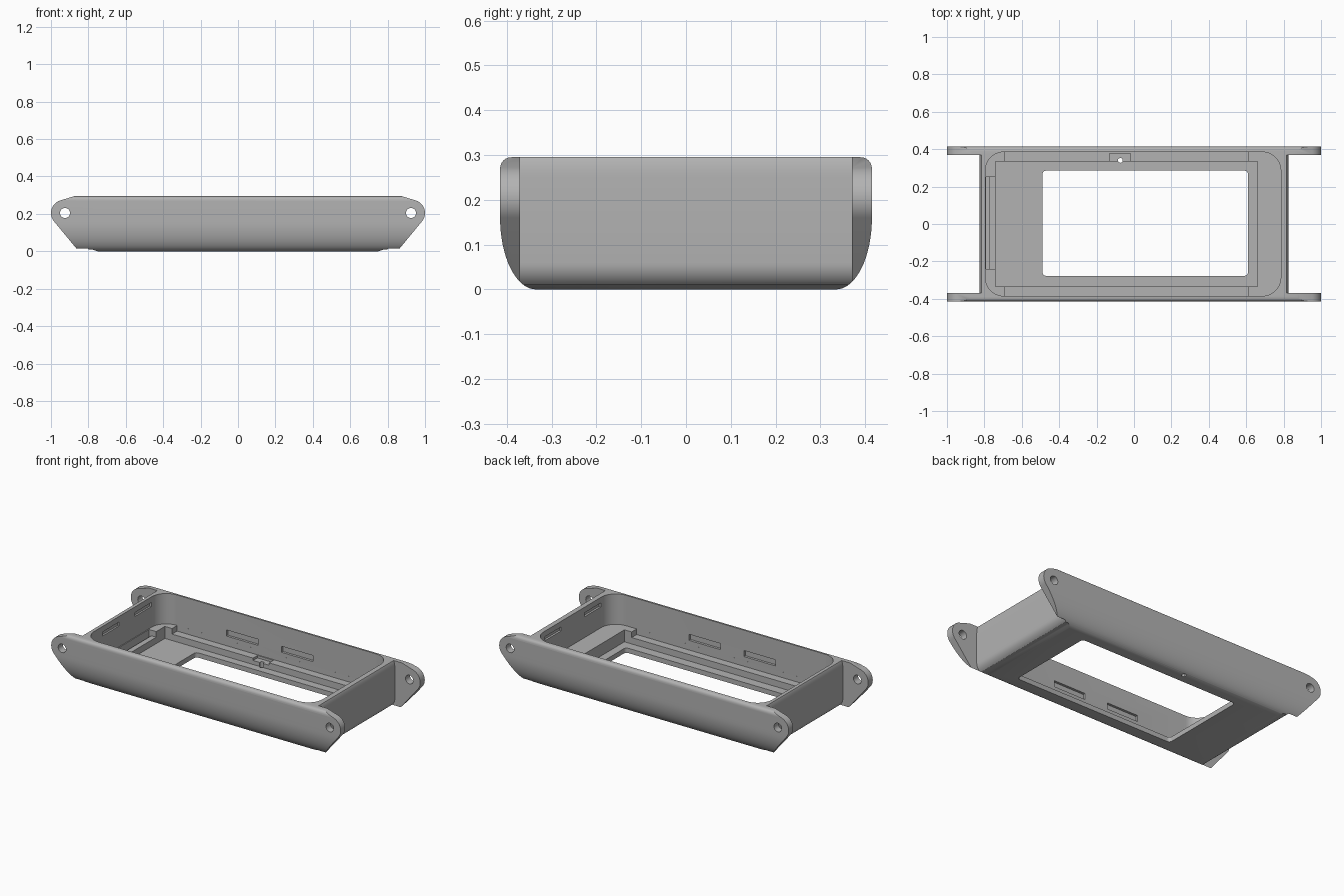
import bpy, math
from mathutils import Vector

if "Cube" in bpy.data.objects:
    bpy.data.objects.remove(bpy.data.objects["Cube"], do_unlink=True)

grey = bpy.data.materials.new("satin grey")
grey.use_nodes = True
COLOUR = (0.45, 0.45, 0.45, 1)
grey.diffuse_color = COLOUR
grey.node_tree.nodes["Principled BSDF"].inputs["Base Color"].default_value = COLOUR


def prism(name, outline, axis, lo, hi):
    """Extrude a 2D outline along an axis; the outline uses the other two axes in order."""
    def place(p, d):
        v = list(p)
        v.insert("xyz".index(axis), d)
        return v
    n = len(outline)
    verts = [place(p, d) for d in (lo, hi) for p in outline]
    faces = [list(range(n)), list(range(n, 2 * n))]
    faces += [[i, (i + 1) % n, n + (i + 1) % n, n + i] for i in range(n)]
    mesh = bpy.data.meshes.new(name)
    mesh.from_pydata(verts, [], faces)
    mesh.materials.append(grey)
    obj = bpy.data.objects.new(name, mesh)
    bpy.context.collection.objects.link(obj)
    bpy.context.view_layer.objects.active = obj
    bpy.ops.object.mode_set(mode="EDIT")
    bpy.ops.mesh.select_all(action="SELECT")
    bpy.ops.mesh.normals_make_consistent(inside=False)
    bpy.ops.object.mode_set(mode="OBJECT")
    return obj


def arc(cx, cy, rx, ry, a0, a1, steps=12):
    angles = [math.radians(a0 + (a1 - a0) * i / steps) for i in range(steps + 1)]
    return [(cx + rx * math.cos(a), cy + ry * math.sin(a)) for a in angles]


def rounded(x0, x1, y0, y1, r):
    return (arc(x1 - r, y1 - r, r, r, 0, 90) + arc(x0 + r, y1 - r, r, r, 90, 180)
            + arc(x0 + r, y0 + r, r, r, 180, 270) + arc(x1 - r, y0 + r, r, r, 270, 360))


def mirrored(half):
    return half + [(-x, y) for x, y in reversed(half)]


def combine(target, tool, operation="DIFFERENCE"):
    mod = target.modifiers.new("shape", "BOOLEAN")
    mod.operation, mod.solver, mod.object = operation, "EXACT", tool
    bpy.context.view_layer.objects.active = target
    bpy.ops.object.modifier_apply(modifier=mod.name)
    bpy.data.objects.remove(tool, do_unlink=True)


def cut_box(x0, x1, y0, y1, z0, z1):
    combine(case, prism("cutter", [(x0, y0), (x1, y0), (x1, y1), (x0, y1)], "z", z0, z1))


# Outer shell: rounded cross-section, trimmed to the side outline with lugs
TOP = 0.295
section = mirrored(arc(0.335, 0.16, 0.08, 0.16, -90, 0, 16)
                   + arc(0.39, 0.27, 0.025, 0.025, 0, 90, 6))
case = prism("case", section, "x", -1.1, 1.1)
side = mirrored([(0.75, 0), (0.78, 0.01), (0.86, 0.01)]
                + arc(0.93, 0.205, 0.07, 0.07, -40, 70, 16) + [(0.875, TOP)])
combine(case, prism("side_outline", side, "y", -1, 1), "INTERSECT")

# Gaps between the lugs, leaving gently rounded end walls, and pin holes
for s in (-1, 1):
    wall = (arc(0.765, 0.06, 0.06, 0.06, -90, 0, 10)
            + arc(0.80, 0.25, 0.025, 0.06, 0, 90, 6))
    wall = [(0.765, -0.1)] + wall + [(0.80, 0.5), (1.2, 0.5), (1.2, -0.1)]
    combine(case, prism("end_gap", [(s * x, z) for x, z in wall], "y", -0.37, 0.37))
    combine(case, prism("pin_hole", arc(s * 0.925, 0.205, 0.027, 0.027, 0, 345, 23), "y", -1, 1))

# Stepped pocket: main opening, side ledges, deep well and floor window
combine(case, prism("opening", rounded(-0.795, 0.785, -0.385, 0.385, 0.1), "z", 0.105, 0.5))
cut_box(-0.69, 0.61, -0.3849, 0.3849, 0.07, 0.2)
cut_box(-0.74, 0.66, -0.335, 0.335, 0.03, 0.2)
combine(case, prism("window", rounded(-0.49, 0.61, -0.277, 0.285, 0.02), "z", -0.2, 0.2))

# Recess in the left ledge with a narrow groove against the wall
cut_box(-0.775, -0.7, -0.24, 0.25, 0.07, 0.2)
cut_box(-0.79, -0.774, -0.24, 0.25, 0.04, 0.2)

# Button notch and reset hole
cut_box(-0.13, -0.02, 0.32, 0.378, 0.055, 0.2)
combine(case, prism("reset_hole", arc(-0.073, 0.34, 0.013, 0.013, 0, 330, 11), "z", -0.1, 0.2))

# Shallow snap slots on the inner walls
for s in (-1, 1):
    for x in (-0.24, 0.14):
        y0, y1 = sorted((s * 0.37, s * 0.4))
        cut_box(x - 0.11, x + 0.11, y0, y1, 0.13, 0.168)
for x0, x1, ys in ((-0.806, -0.78, (-0.12, 0.2)), (0.77, 0.798, (-0.2, 0.19))):
    for y in ys:
        cut_box(x0, x1, y - 0.08, y + 0.08, 0.235, 0.26)

bpy.ops.object.select_all(action="DESELECT")
case.select_set(True)
bpy.context.view_layer.objects.active = case
bpy.ops.object.shade_smooth_by_angle(angle=math.radians(30))
